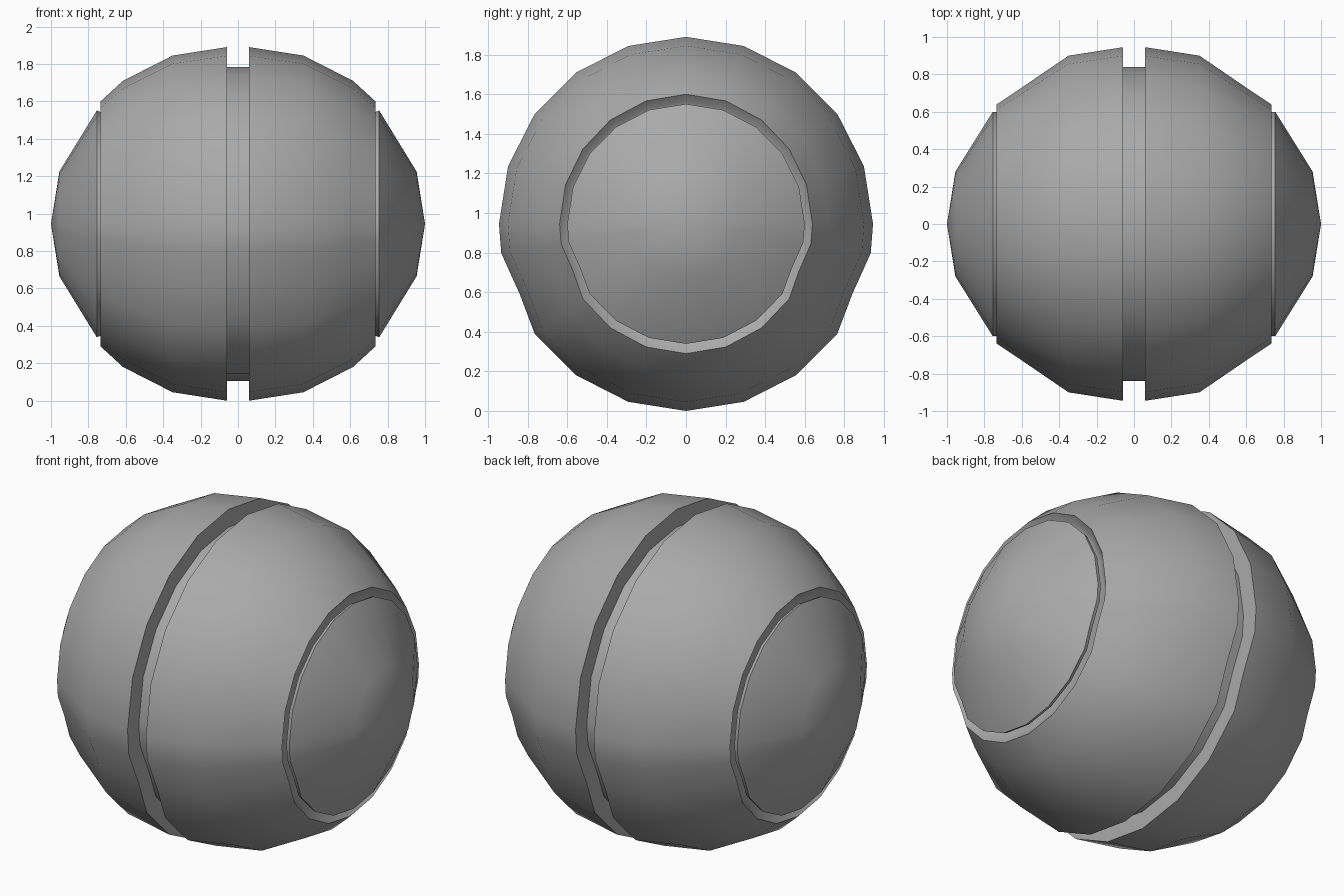
import bpy, bmesh
from math import cos, sin, radians

RADIUS = 0.945
HALF_ANGLES = [90, 72, 54, 36, 18, 0, -9, -23, -36, -54, -72]

if "Cube" in bpy.data.objects:
    bpy.data.objects.remove(bpy.data.objects["Cube"])

grey = bpy.data.materials.new("plain grey")
grey.use_nodes = True
grey.diffuse_color = (0.4, 0.4, 0.4, 1)
grey.node_tree.nodes["Principled BSDF"].inputs["Base Color"].default_value = (0.4, 0.4, 0.4, 1)

# Facet directions around the x axis, mirrored front to back
ANGLES = HALF_ANGLES + [-90] + [180 - a for a in reversed(HALF_ANGLES[1:])]


def revolve(name, profile, side=1):
    """Turn (x, radius, flattening) points around the x axis."""
    bm = bmesh.new()
    rings = []
    for x, r, flat in profile:
        ring = []
        for a in ANGLES:
            c, s = cos(radians(a)), sin(radians(a))
            k = r * (1 - flat * c * c)
            if a in (-23, 203):
                k *= 0.965
            ring.append(bm.verts.new((side * x, k * c, k * s + RADIUS)))
        rings.append(ring)
    count = len(ANGLES)
    for a, b in zip(rings, rings[1:]):
        for i in range(count):
            j = (i + 1) % count
            bm.faces.new((a[i], a[j], b[j], b[i]))
    bmesh.ops.remove_doubles(bm, verts=bm.verts[:], dist=0.0005)
    bmesh.ops.recalc_face_normals(bm, faces=bm.faces[:])
    mesh = bpy.data.meshes.new(name)
    bm.to_mesh(mesh)
    bm.free()
    mesh.materials.append(grey)
    obj = bpy.data.objects.new(name, mesh)
    bpy.context.collection.objects.link(obj)
    bpy.ops.object.select_all(action="DESELECT")
    obj.select_set(True)
    bpy.context.view_layer.objects.active = obj
    bpy.ops.object.shade_smooth_by_angle(angle=radians(40))
    return obj


# Half shell: slot wall, faceted dome, bevelled socket
SHELL = [(0.06, 0, 0), (0.06, RADIUS, 0), (0.35, 0.9, 0), (0.615, 0.765, 0.06),
         (0.735, 0.655, 0.025), (0.705, 0.62, 0.02), (0.69, 0.585, 0.02), (0.69, 0, 0)]
# Side cap: back, thin rim, shallow dome
CAP = [(0.7, 0, 0), (0.735, 0.598, 0), (0.755, 0.606, 0.01), (0.955, 0.28, 0), (1, 0, 0)]

for label, side in (("left", 1), ("right", -1)):
    revolve(label + "_shell", SHELL, side)
    revolve(label + "_cap", CAP, side)

# Recessed band between the shells
revolve("core_band", [(-0.08, 0, 0), (-0.08, 0.84, 0), (0.08, 0.84, 0), (0.08, 0, 0)])
